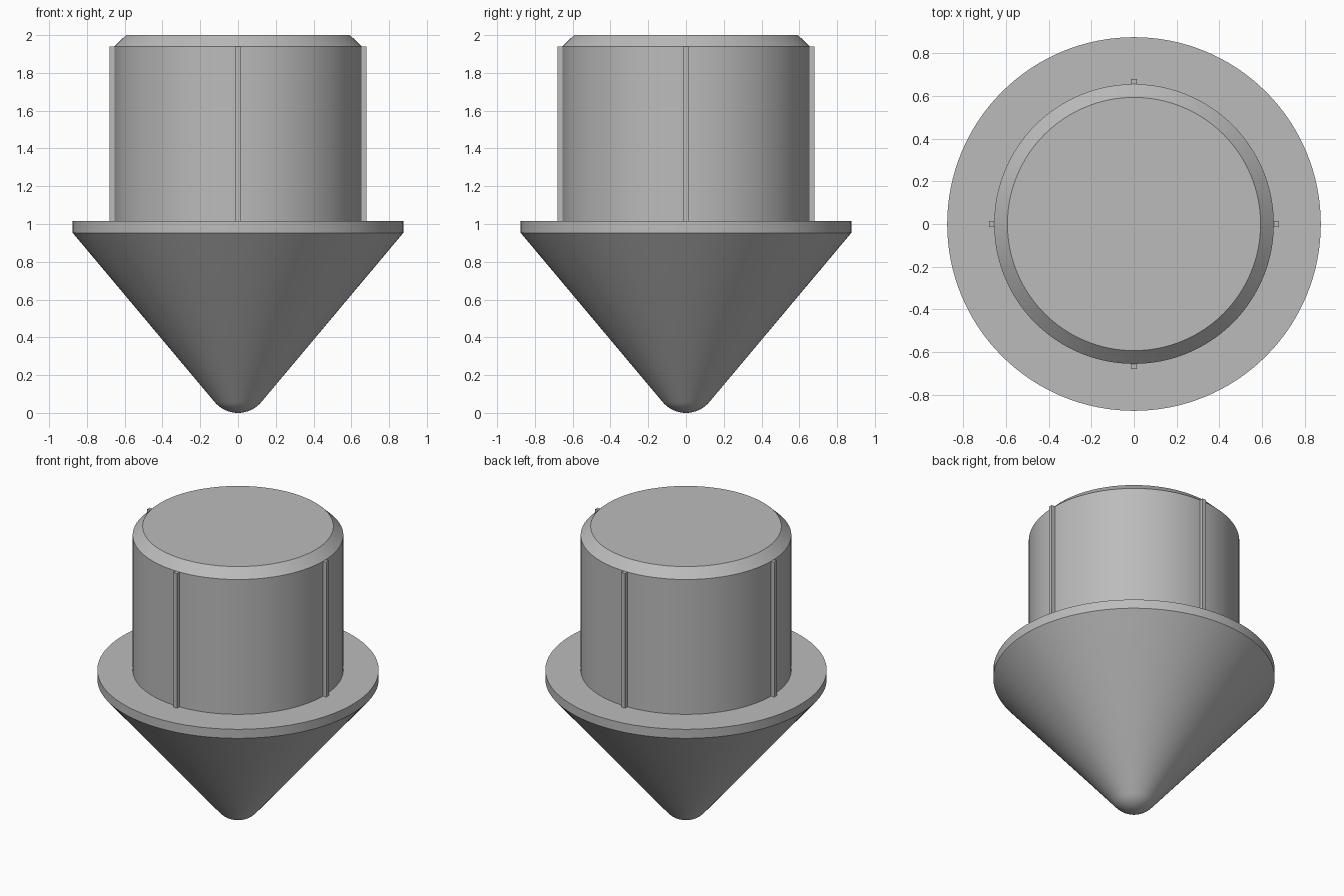
import bpy
import bmesh
import math
from mathutils import Matrix

cube = bpy.data.objects.get("Cube")
if cube:
    bpy.data.objects.remove(cube, do_unlink=True)

grey = bpy.data.materials.new("plain grey")
grey.use_nodes = True
colour = (0.5, 0.5, 0.5, 1)
grey.diffuse_color = colour
grey.node_tree.nodes["Principled BSDF"].inputs["Base Color"].default_value = colour


def add_object(name, bm):
    mesh = bpy.data.meshes.new(name)
    bmesh.ops.recalc_face_normals(bm, faces=bm.faces)
    bm.to_mesh(mesh)
    bm.free()
    mesh.materials.append(grey)
    obj = bpy.data.objects.new(name, mesh)
    bpy.context.collection.objects.link(obj)
    return obj


def lathe(name, profile, steps=128):
    """Spin a (radius, height) profile around z and shade it smooth."""
    bm = bmesh.new()
    verts = [bm.verts.new((r, 0, z)) for r, z in profile]
    edges = [bm.edges.new(pair) for pair in zip(verts, verts[1:])]
    bmesh.ops.spin(bm, geom=verts + edges, cent=(0, 0, 0), axis=(0, 0, 1),
                   angle=math.tau, steps=steps, use_duplicate=False)
    bmesh.ops.remove_doubles(bm, verts=bm.verts, dist=1e-4)
    obj = add_object(name, bm)
    bpy.ops.object.select_all(action="DESELECT")
    obj.select_set(True)
    bpy.context.view_layer.objects.active = obj
    bpy.ops.object.shade_smooth_by_angle(angle=math.radians(25))
    return obj


# Flanged cone with a rounded tip tangent to its side
flange_radius, flange_bottom, flange_top = 0.875, 0.953, 1.015
tip_radius, tip_sweep, arc_steps = 0.162, math.radians(50), 10
arc = [(tip_radius * math.sin(a), tip_radius * (1 - math.cos(a)))
       for a in (tip_sweep * i / arc_steps for i in range(arc_steps + 1))]
lathe("flanged_cone", arc + [(flange_radius, flange_bottom),
                             (flange_radius, flange_top), (0, flange_top)])

# Cylindrical plug with a chamfered top
plug_radius, shoulder = 0.655, 1.94
lathe("plug", [(0, flange_top), (plug_radius, flange_top),
               (plug_radius, shoulder), (0.593, 2), (0, 2)])

# Four slim grip ribs around the plug
rib_width, rib_inner, rib_outer = 0.028, 0.63, 0.68
for i, side in enumerate(("left", "back", "right", "front")):
    bm = bmesh.new()
    bmesh.ops.create_cube(bm, size=1)
    bmesh.ops.scale(bm, verts=bm.verts,
                    vec=(rib_outer - rib_inner, rib_width, shoulder - flange_top))
    bmesh.ops.translate(bm, verts=bm.verts,
                        vec=((rib_inner + rib_outer) / 2, 0, (shoulder + flange_top) / 2))
    bm.transform(Matrix.Rotation(i * math.pi / 2, 4, "Z"))
    add_object(side + "_rib", bm)
